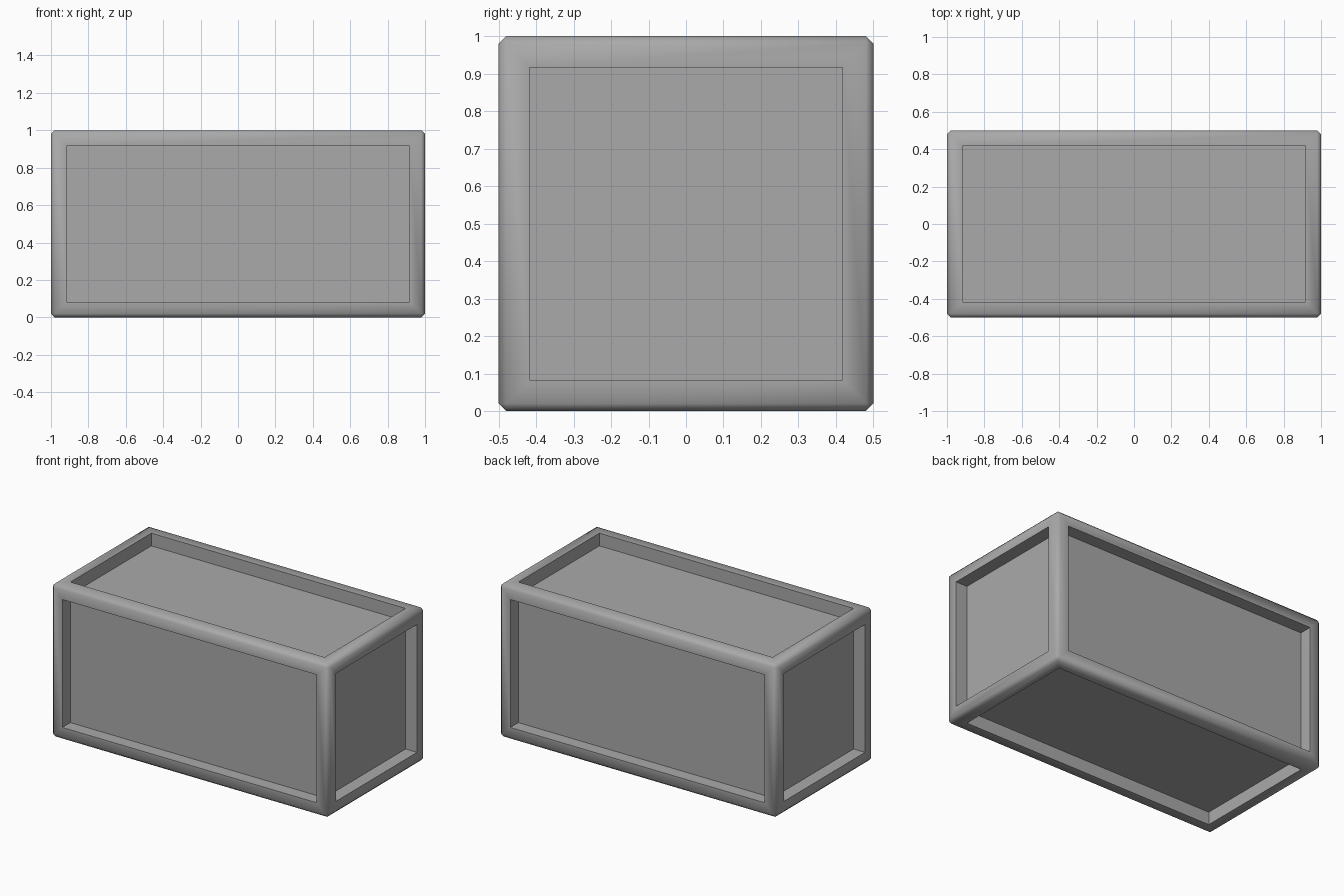
import bpy, bmesh, math
from mathutils import Vector

cube = bpy.data.objects.get("Cube")
if cube:
    bpy.data.objects.remove(cube, do_unlink=True)

SIZE = Vector((2, 1, 1))
CHAMFER = 0.02
RIM = 0.083      # width of the frame around each panel
DEPTH = 0.083    # how far each panel sits back

# Plain grey material
grey = bpy.data.materials.new("grey")
grey.use_nodes = True
colour = (0.4, 0.4, 0.4, 1)
grey.diffuse_color = colour
grey.node_tree.nodes["Principled BSDF"].inputs["Base Color"].default_value = colour

# Box with chamfered edges
bm = bmesh.new()
bmesh.ops.create_cube(bm, size=1)
bmesh.ops.scale(bm, vec=SIZE, verts=bm.verts)
bmesh.ops.translate(bm, vec=(0, 0, SIZE.z / 2), verts=bm.verts)
bmesh.ops.bevel(bm, geom=bm.edges[:], offset=CHAMFER, offset_type='OFFSET',
                segments=1, profile=0.5, affect='EDGES')
bm.normal_update()

# Frame rim and sunken panel on each of the six sides
sides = [f for f in bm.faces if max(abs(c) for c in f.normal) > 0.99]
for side in sides:
    bmesh.ops.inset_region(bm, faces=[side], thickness=RIM - CHAMFER, use_even_offset=True)
    normal = side.normal.copy()
    panel = bmesh.ops.extrude_discrete_faces(bm, faces=[side])["faces"][0]
    bmesh.ops.translate(bm, vec=-normal * DEPTH, verts=panel.verts)
bm.normal_update()

mesh = bpy.data.meshes.new("panelled_crate")
bm.to_mesh(mesh)
bm.free()
mesh.materials.append(grey)
crate = bpy.data.objects.new("panelled_crate", mesh)
bpy.context.collection.objects.link(crate)

# Soft outer edges, crisp panel edges
bpy.ops.object.select_all(action='DESELECT')
crate.select_set(True)
bpy.context.view_layer.objects.active = crate
bpy.ops.object.shade_smooth_by_angle(angle=math.radians(60))
